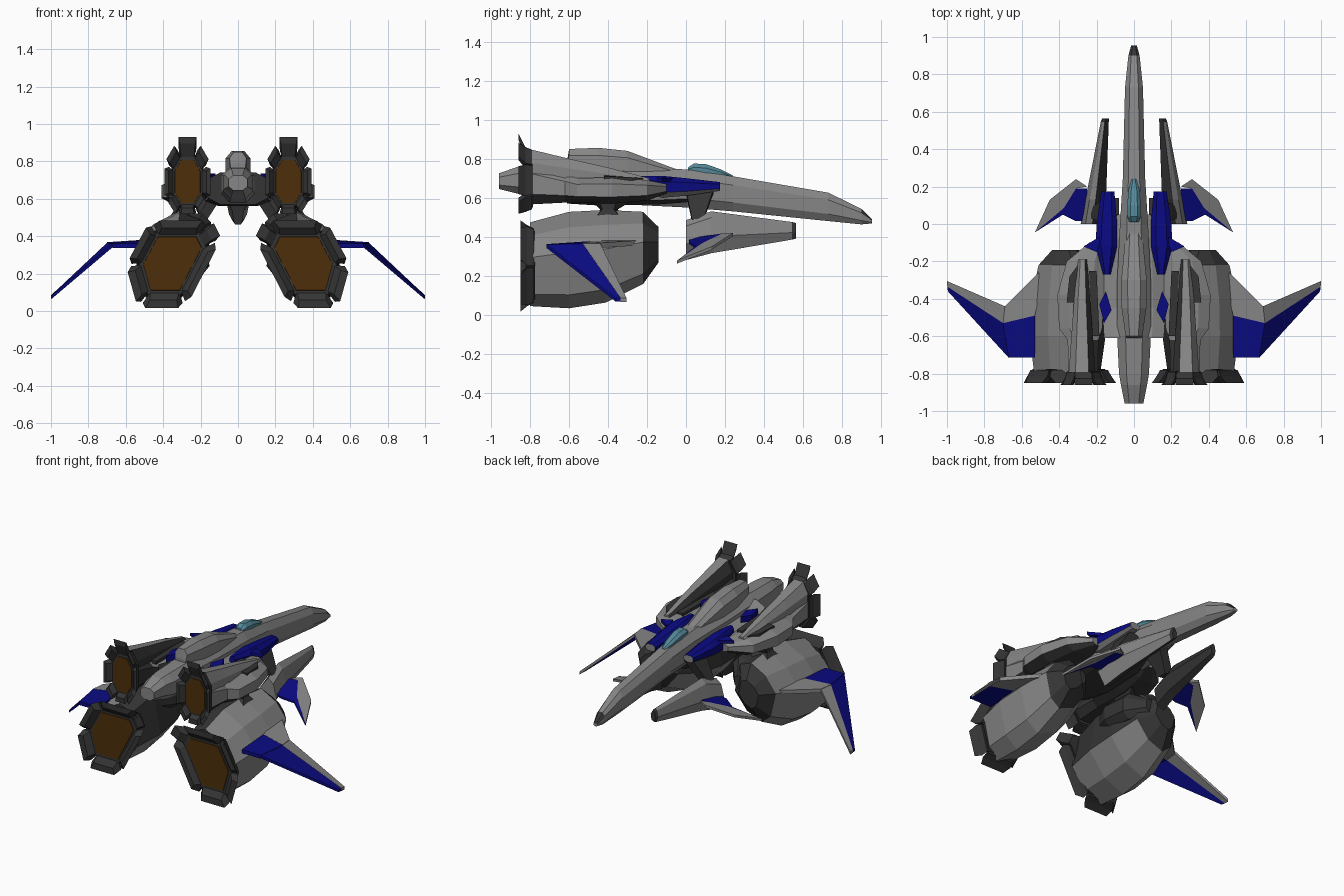
import bpy, bmesh
from mathutils import Vector

if "Cube" in bpy.data.objects:
    bpy.data.objects.remove(bpy.data.objects["Cube"])

COLOURS = {"hull_grey": (.24, .24, .24), "dark_metal": (.035, .035, .035), "blue_paint": (.003, .003, .22),
           "engine_orange": (.075, .028, .003), "canopy_glass": (.09, .25, .32)}
MATS = []
for n, c in COLOURS.items():
    m = bpy.data.materials.new(n)
    m.diffuse_color = (*c, 1)
    m.use_nodes = True
    m.node_tree.nodes["Principled BSDF"].inputs["Base Color"].default_value = m.diffuse_color
    MATS.append(m)
GREY, DARK, BLUE, ORANGE, GLASS = range(5)


def loft(name, rings, colour=GREY, both=True):
    """Skin a stack of equal-length rings; colour is an index or a rule (centre, normal) on the +x side."""
    for side in ((1, -1) if both else (1,)):
        bm = bmesh.new()
        vs = [[bm.verts.new((p[0] * side, p[1], p[2])) for p in r] for r in rings]
        k = len(vs[0])
        for a, b in zip(vs, vs[1:]):
            for i in range(k):
                bm.faces.new((a[i], a[(i + 1) % k], b[(i + 1) % k], b[i]))
        bm.faces.new(vs[0])
        bm.faces.new(vs[-1])
        bmesh.ops.recalc_face_normals(bm, faces=bm.faces)
        for f in bm.faces:
            if callable(colour):
                c, n = f.calc_center_median(), f.normal.copy()
                c.x *= side
                n.x *= side
                f.material_index = colour(c, n)
            else:
                f.material_index = colour
        label = name if not both else name + ("_right" if side > 0 else "_left")
        me = bpy.data.meshes.new(label)
        bm.to_mesh(me)
        bm.free()
        for m in MATS:
            me.materials.append(m)
        bpy.context.collection.objects.link(bpy.data.objects.new(label, me))


def octagon(y, x0, x1, z0, z1, b=.5):
    """Bevelled rectangle section at station y."""
    cx, cz, w, h = (x0 + x1) / 2, (z0 + z1) / 2, (x1 - x0) / 2, (z1 - z0) / 2
    u = [(-b, -1), (b, -1), (1, -b), (1, b), (b, 1), (-b, 1), (-1, b), (-1, -b)]
    return [(cx + w * i, y, cz + h * j) for i, j in u]


def plate(name, pts, t, colour):
    loft(name, [[(x, y, z - t) for x, y, z in pts], [(x, y, z + t) for x, y, z in pts]], colour)


def section(poly, centre, s, y, dz=0):
    cx, cz = centre
    return [(cx + (x - cx) * s, y, cz + (z - cz) * s + dz) for x, z in poly]


def nozzle(name, poly, centre, reach, y):
    """Dark rim, glowing disc and a flared petal on every edge."""
    loft(name + "_rim", [section(poly, centre, 1.22, y + .03), section(poly, centre, 1.12, y - .015)], DARK)
    loft(name + "_glow", [section(poly, centre, 1.0, y), section(poly, centre, .97, y - .02)], ORANGE)
    k = len(poly)
    for i in range(k):
        a, b = Vector(poly[i]), Vector(poly[(i + 1) % k])
        edge = [a.lerp(b, .03), a.lerp(b, .97)]
        tip = [a.lerp(b, .16), a.lerp(b, .84)]

        def quad(e, s0, s1, yy):
            return section(e, centre, s0, yy) + section(e[::-1], centre, s1, yy)
        r = reach[i] if isinstance(reach, list) else reach
        loft(f"{name}_petal_{i}", [quad(edge, 1.1, 1.3, y + .025), quad(edge, 1.03, 1.42, y - .01),
                                   quad(tip, r - .28, r, y - .045)], DARK)


# Fuselage, nose to tail
hull = [(.955, .015, .468, .49), (.90, .03, .463, .543), (.73, .048, .48, .626), (.24, .06, .53, .71),
        (0, .075, .55, .745), (-.3, .09, .565, .76), (-.6, .09, .58, .77), (-.8, .08, .60, .765),
        (-.86, .07, .62, .76), (-.96, .05, .645, .725)]
loft("fuselage", [octagon(y, -w, w, a, b) for y, w, a, b in hull],
     lambda c, n: DARK if c.y > .91 and n.z > .5 else GREY, False)

# Dorsal spine and canopy
spine = [(.1, .03, .67, .715), (-.06, .045, .69, .75), (-.3, .068, .70, .84), (-.45, .066, .70, .856),
         (-.6, .045, .72, .85), (-.61, .04, .74, .79)]
loft("dorsal_spine", [octagon(y, -w, w, a, b) for y, w, a, b in spine], GREY, False)
glass = [(.24, .012, .69, .715), (.18, .03, .69, .745), (.1, .036, .69, .773), (.04, .036, .7, .775),
         (.01, .025, .71, .755)]
loft("canopy", [octagon(y, -w, w, a, b) for y, w, a, b in glass], GLASS, False)

# Centre body with dark belly and rear
body = [(.05, .09, .58, .66), (-.15, .16, .565, .68), (-.45, .17, .56, .69), (-.61, .16, .57, .74)]
loft("centre_body", [octagon(y, -w, w, a, b, .6) for y, w, a, b in body],
     lambda c, n: DARK if n.z < -.3 or n.y < -.8 else GREY, False)

# Blue shoulder intakes and rear paint patches
sh = [(.175, .105, .175, .635, .68), (0, .09, .20, .61, .70), (-.12, .09, .205, .60, .712),
      (-.27, .125, .165, .64, .712)]
loft("shoulder_intake", [octagon(*s) for s in sh],
     lambda c, n: GREY if n.y > .8 or n.z < -.5 else BLUE)
plate("shoulder_tip", [(.17, -.06, .69), (.27, -.12, .69), (.2, -.15, .695)], .01, BLUE)
plate("rear_patch", [(.15, -.36, .715), (.185, -.43, .71), (.16, -.53, .71), (.12, -.46, .715)], .02, BLUE)

# Upper engine nacelles, dark on the inner and lower faces


def inner_dark(c, n):
    return DARK if n.x < -.6 or n.z < -.6 or n.y < -.8 else GREY


nac = [(-.1, .16, .24, .62, .67), (-.2, .16, .36, .585, .69), (-.38, .16, .41, .57, .705),
       (-.56, .17, .40, .575, .70), (-.62, .19, .355, .575, .72), (-.81, .195, .35, .565, .78)]
loft("upper_nacelle", [octagon(*s) for s in nac], inner_dark)
ridge = [(-.19, .25, .30, .64, .70), (-.4, .235, .32, .62, .755), (-.6, .22, .335, .6, .80),
         (-.815, .205, .35, .57, .852)]
loft("nacelle_ridge", [octagon(*s) for s in ridge], inner_dark)
plate("groove_inner", [(.2, -.25, .695), (.24, -.25, .695), (.225, -.6, .705), (.185, -.6, .705)], .01, DARK)
plate("groove_outer", [(.30, -.22, .69), (.345, -.28, .695), (.36, -.42, .70), (.32, -.42, .705)], .01, DARK)
up = [(.235, .575), (.305, .575), (.34, .63), (.34, .75), (.305, .81), (.235, .81), (.2, .75), (.2, .63)]
nozzle("upper_nozzle", up, (.27, .69), [1.5, 1.6, 1.75, 1.75, 2, 1.75, 1.75, 1.6], -.815)

# Lower engine pods
sec = [(.42, .03), (.51, .10), (.56, .32), (.46, .45), (.31, .53), (.2, .49), (.15, .24), (.27, .09)]
stations = [(-.80, .86, -.02), (-.6, .99, 0), (-.41, .95, .02), (-.22, .74, .065), (-.14, .36, .085)]
loft("lower_engine", [section(sec, (.37, .27), s, y, dz) for y, s, dz in stations],
     lambda c, n: DARK if c.y > -.19 or (n.x < -.3 and n.z > -.35) or n.y < -.8 else GREY)
low = [(.31, .107), (.19, .34), (.22, .40), (.43, .40), (.51, .25), (.47, .107)]
nozzle("lower_nozzle", low, (.36, .26), 1.6, -.805)

# Dark links between engines
loft("engine_pylon", [[(.22, -.5, .6), (.34, -.45, .6), (.34, -.35, .6), (.22, -.25, .6)],
                      [(.25, -.44, .54), (.34, -.43, .54), (.34, -.37, .54), (.25, -.35, .54)],
                      [(.24, -.5, .48), (.38, -.48, .48), (.38, -.32, .48), (.24, -.3, .48)]], DARK)
loft("inner_housing", [octagon(-.58, .2, .3, .38, .47), octagon(-.45, .145, .32, .34, .52),
                       octagon(-.28, .15, .32, .33, .51), octagon(-.17, .24, .33, .36, .45)], DARK)

# Swept main wings: level inner panel, drooped outer panel, blue trailing half
root_l, kink_l, tip_l = (.47, -.22, .37), (.69, -.44, .355), (1.0, -.305, .075)
root_m, kink_m, tip_m = (.53, -.49, .365), (.70, -.53, .355), (.998, -.335, .075)
root_t, kink_t, tip_t = (.53, -.715, .35), (.67, -.715, .35), (.995, -.36, .075)
plate("wing_inner_front", [root_l, kink_l, kink_m, root_m], .013, GREY)
plate("wing_outer_front", [kink_l, tip_l, tip_m, kink_m], .01, GREY)
plate("wing_inner_rear", [root_m, kink_m, kink_t, root_t], .012, BLUE)
plate("wing_outer_rear", [kink_m, tip_m, tip_t, kink_t], .009, BLUE)

# Forward pods with dark inner face, struts and winglets


def pod(y, x0, x1, z0, z1):
    xm, zm, h = (x0 + x1) / 2, (z0 + z1) / 2, z1 - z0
    return [(xm + .01, y, z0), (x1, y, zm - h * .1), (x1 - (x1 - x0) * .2, y, z1 - h * .15),
            (xm, y, z1), (x0, y, zm + h * .1), (x0 + (x1 - x0) * .15, y, z0 + h * .12)]


loft("forward_pod", [pod(.565, .135, .17, .39, .47), pod(.545, .135, .178, .385, .475),
                     pod(.13, .15, .26, .315, .53), pod(0, .16, .285, .28, .485)],
     lambda c, n: DARK if c.y > .54 or n.x < -.4 else GREY)
loft("pod_strut", [[(.08, .0, .62), (.14, .0, .64), (.14, .14, .64), (.08, .14, .62)],
                   [(.17, .03, .48), (.23, .03, .49), (.23, .09, .49), (.17, .09, .48)]], DARK)
plate("winglet_front", [(.25, .2, .41), (.31, .24, .41), (.45, .13, .34), (.53, -.045, .27),
                        (.375, .085, .36), (.31, .19, .41)], .008, GREY)
plate("winglet_rear", [(.25, .19, .41), (.31, .19, .41), (.375, .085, .36), (.53, -.045, .27),
                       (.38, .05, .345), (.31, .015, .37), (.25, .02, .385)], .007, BLUE)
